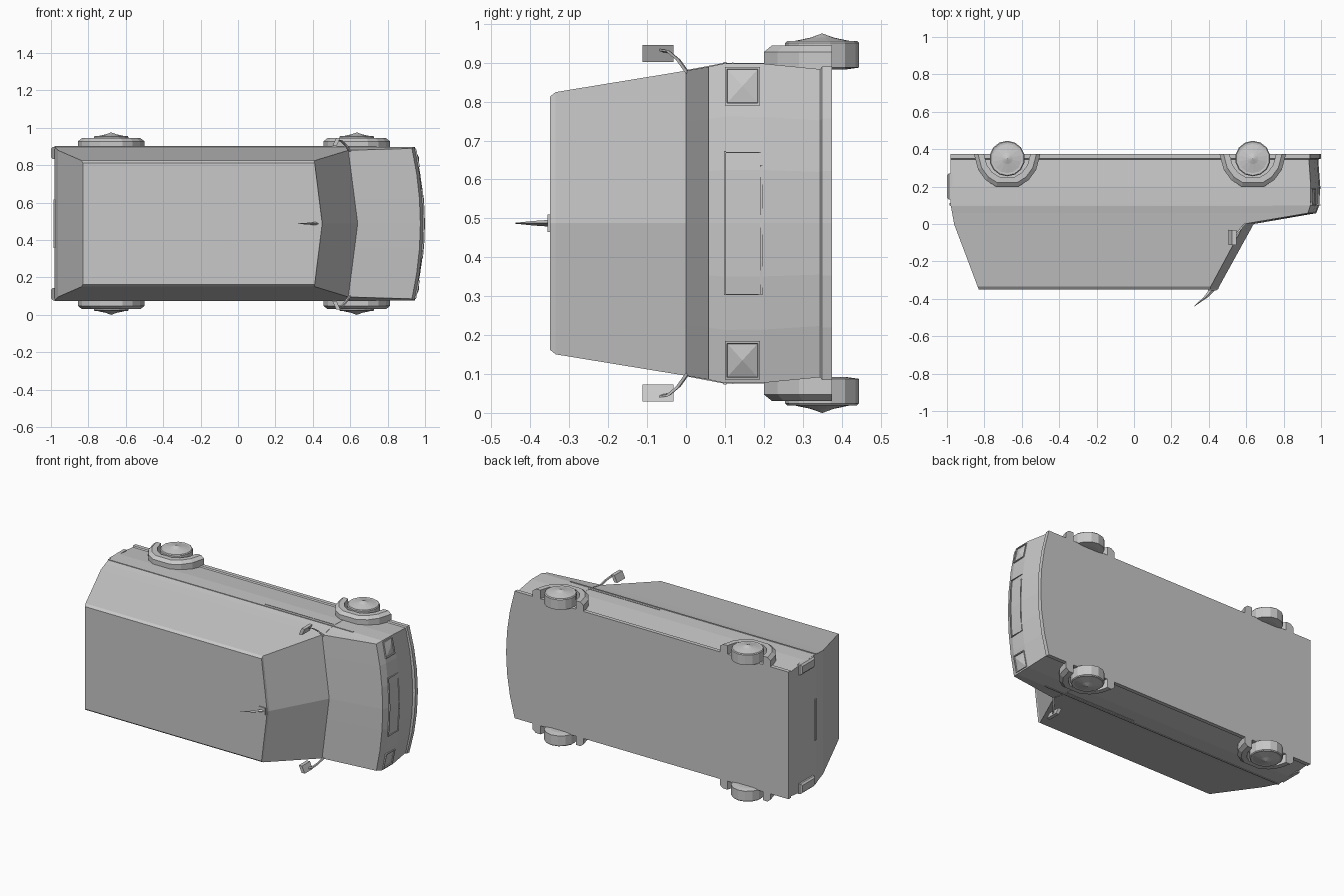
import bpy, bmesh, math
from mathutils import Vector

if "Cube" in bpy.data.objects:
    bpy.data.objects.remove(bpy.data.objects["Cube"], do_unlink=True)

MID = 0.4875  # height of the van's centre plane; it lies on its side, roof to -y

paint = bpy.data.materials.new("plain_grey")
paint.use_nodes = True
GREY = (0.58, 0.58, 0.58, 1)
paint.diffuse_color = GREY
paint.node_tree.nodes["Principled BSDF"].inputs["Base Color"].default_value = GREY


def make(name, verts, faces, smooth=False):
    """Mesh from (x, y, offset from centre plane) points."""
    bm = bmesh.new()
    vs = [bm.verts.new((x, y, MID + w)) for x, y, w in verts]
    for f in faces:
        bm.faces.new([vs[i] for i in f])
    bmesh.ops.remove_doubles(bm, verts=bm.verts, dist=1e-5)
    bmesh.ops.recalc_face_normals(bm, faces=bm.faces)
    me = bpy.data.meshes.new(name)
    bm.to_mesh(me)
    bm.free()
    me.materials.append(paint)
    ob = bpy.data.objects.new(name, me)
    bpy.context.scene.collection.objects.link(ob)
    if smooth:
        bpy.ops.object.select_all(action='DESELECT')
        ob.select_set(True)
        bpy.context.view_layer.objects.active = ob
        bpy.ops.object.shade_smooth_by_angle(angle=math.radians(30))
    return ob


def loft(name, rings, caps=True, closed=False, smooth=False):
    """Skin equal rings of points; closed joins the last ring to the first."""
    n, m = len(rings[0]), len(rings)
    verts = [p for r in rings for p in r]
    faces = []
    for k in range(m if closed else m - 1):
        a, b = k * n, (k + 1) % m * n
        faces += [(a + i, a + (i + 1) % n, b + (i + 1) % n, b + i) for i in range(n)]
    if caps:
        faces += [tuple(range(n)), tuple(range((m - 1) * n, m * n))]
    return make(name, verts, faces, smooth)


def box(name, xs, ys, ws):
    return loft(name, [[(x, ys[0], ws[0]), (x, ys[1], ws[0]),
                        (x, ys[1], ws[1]), (x, ys[0], ws[1])] for x in xs])


# Body: level, half width, rear, front at corner, front at centre, bow power
LEVELS = [
    (-0.35, 0.325, -0.83, 0.41, 0.45, 1),
    (-0.335, 0.337, -0.836, 0.41, 0.455, 1),
    (0.0, 0.392, -0.962, 0.59, 0.64, 1),
    (0.058, 0.402, -0.972, 0.93, 0.975, 2),
    (0.10, 0.411, -0.98, 0.943, 0.99, 2),
    (0.20, 0.410, -0.98, 0.945, 0.996, 2),
    (0.345, 0.396, -0.98, 0.935, 0.985, 2),
    (0.35, 0.403, -0.982, 0.94, 1.0, 2),
    (0.375, 0.403, -0.982, 0.94, 1.0, 2),
]
SPAN = [-1, -2 / 3, -1 / 3, 0, 1 / 3, 2 / 3, 1]
rings = []
for y, half, rear, corner, centre, power in LEVELS:
    ring = [(centre - (centre - corner) * abs(t) ** power, y, t * half) for t in SPAN]
    rings.append(ring + [(rear, y, half), (rear, y, -half)])
loft("body", rings)


def nose_x(w):
    return 0.993 - 0.05 * (w / 0.41) ** 2


# Grille: shallow frame following the bowed nose
def nose_bar(name, y0, y1, w0, w1, out):
    steps = [w0 + (w1 - w0) * i / 4 for i in range(5)]
    loft(name, [[(nose_x(w) - 0.02, y0, w), (nose_x(w) + out, y0, w),
                 (nose_x(w) + out, y1, w), (nose_x(w) - 0.02, y1, w)] for w in steps])


nose_bar("grille_top_bar", 0.098, 0.103, -0.185, 0.185, 0.004)
nose_bar("grille_bottom_bar", 0.190, 0.196, -0.185, 0.15, 0.006)

# Thin seam down the nose at each end of the grille
for w in (-0.185, 0.18):
    nose_bar("grille_end", 0.10, 0.195, w, w + 0.003, 0.005)

WHEELS = {"rear": -0.678, "front": 0.635}
OUTER = [(-0.178, 0.375), (-0.155, 0.29), (-0.115, 0.235), (-0.06, 0.2),
         (0.06, 0.2), (0.115, 0.235), (0.155, 0.29), (0.178, 0.375)]


def toward(p, k):
    """Scale an arch point about the wheel's ground-side centre."""
    return p[0] * k, 0.375 + (p[1] - 0.375) * k


for side, s in (("left", -1), ("right", 1)):
    # Wheels: turned tyre with a pointed hub
    for place, cx in WHEELS.items():
        profile = [(0.06, 0.395), (0.095, 0.40), (0.095, 0.463), (0.09, 0.468),
                   (0.078, 0.467), (0.03, 0.477), (0.001, 0.4875)]
        rings = []
        for r, w in profile:
            angles = [math.tau * (i + 0.5) / 14 for i in range(14)]
            rings.append([(cx + r * math.cos(a), 0.35 + r * math.sin(a), s * w) for a in angles])
        loft(f"{place}_{side}_wheel", rings, smooth=False)

        # Wheel arch flare: a half ring with a chamfered outer rim
        rings = []
        for p in OUTER:
            section = [(1, 0.39), (1, 0.44), (0.88, 0.457), (0.7, 0.457), (0.7, 0.39)]
            rings.append([(cx + toward(p, k)[0], toward(p, k)[1], s * w) for k, w in section])
        loft(f"{place}_{side}_arch", rings)

    # Side mouldings and front door seam
    box(f"{side}_moulding", (-0.98, 0.74), (0.096, 0.104), (s * 0.40, s * 0.414))
    box(f"{side}_door_crease", (0.1, 0.6), (0.118, 0.122), (s * 0.40, s * 0.413))
    loft(f"{side}_door_seam", [[(x, 0.0, s * 0.385), (x, 0.0, s * 0.3935),
                                (x, 0.1, s * 0.4125), (x, 0.2, s * 0.4115),
                                (x, 0.2, s * 0.40)] for x in (0.593, 0.597)])

    # Headlight: raised rim around a shallow pyramid lens
    corners = [(0.1, 0.303), (0.1, 0.402), (0.19, 0.402), (0.19, 0.303)]
    cy, cw = 0.145, 0.3525

    def lamp(k, out):
        pts = [(cy + (y - cy) * k, cw + (w - cw) * k) for y, w in corners]
        return [(nose_x(w) + out, y, s * w) for y, w in pts]

    loft(f"{side}_headlight", [lamp(1, -0.02), lamp(1, 0.007), lamp(0.88, 0.007),
                               lamp(0.86, 0.001), lamp(0.01, 0.012)])

    # Tail light
    loft(f"{side}_tail_light", [[(x, 0.13 + d, s * (0.345 + d)), (x, 0.13 + d, s * (0.41 - d)),
                                 (x, 0.27 - d, s * (0.41 - d)), (x, 0.27 - d, s * (0.345 + d))]
                                for x, d in ((-0.97, 0), (-0.99, 0), (-1.0, 0.01))])

    # Door mirror: angled slim housing on a bent arm
    loft(f"{side}_mirror", [[(0.505 + dx, -0.112, s * 0.415), (0.525 + dx, -0.112, s * 0.458),
                             (0.525 + dx, -0.032, s * 0.458), (0.505 + dx, -0.032, s * 0.415)]
                            for dx in (0, 0.022)])
    path = [Vector(p) for p in ((0.53, -0.075, 0.445), (0.555, -0.045, 0.441),
                                (0.575, -0.02, 0.42), (0.6, 0.005, 0.385))]
    rings = []
    for p in path:
        ring = [(p.x + a, p.y + b, s * (p.z + a * 0.6))
                for a, b in ((-0.006, 0), (0, -0.006), (0.006, 0), (0, 0.006))]
        rings.append(ring)
    loft(f"{side}_mirror_arm", rings)

# Tailgate handle strip
box("tailgate_handle", (-0.986, -0.965), (0.098, 0.112), (-0.13, 0.13))

# Roof aerial: small foot with a tapered blade leaning back
box("aerial_foot", (0.395, 0.44), (-0.356, -0.34), (-0.022, 0.022))
loft("aerial", [[(x - r * 2, y, 0), (x, y, -r), (x + r * 2, y, 0), (x, y, r)]
                for x, y, r in ((0.425, -0.345, 0.009), (0.385, -0.39, 0.006), (0.322, -0.44, 0.001))])
